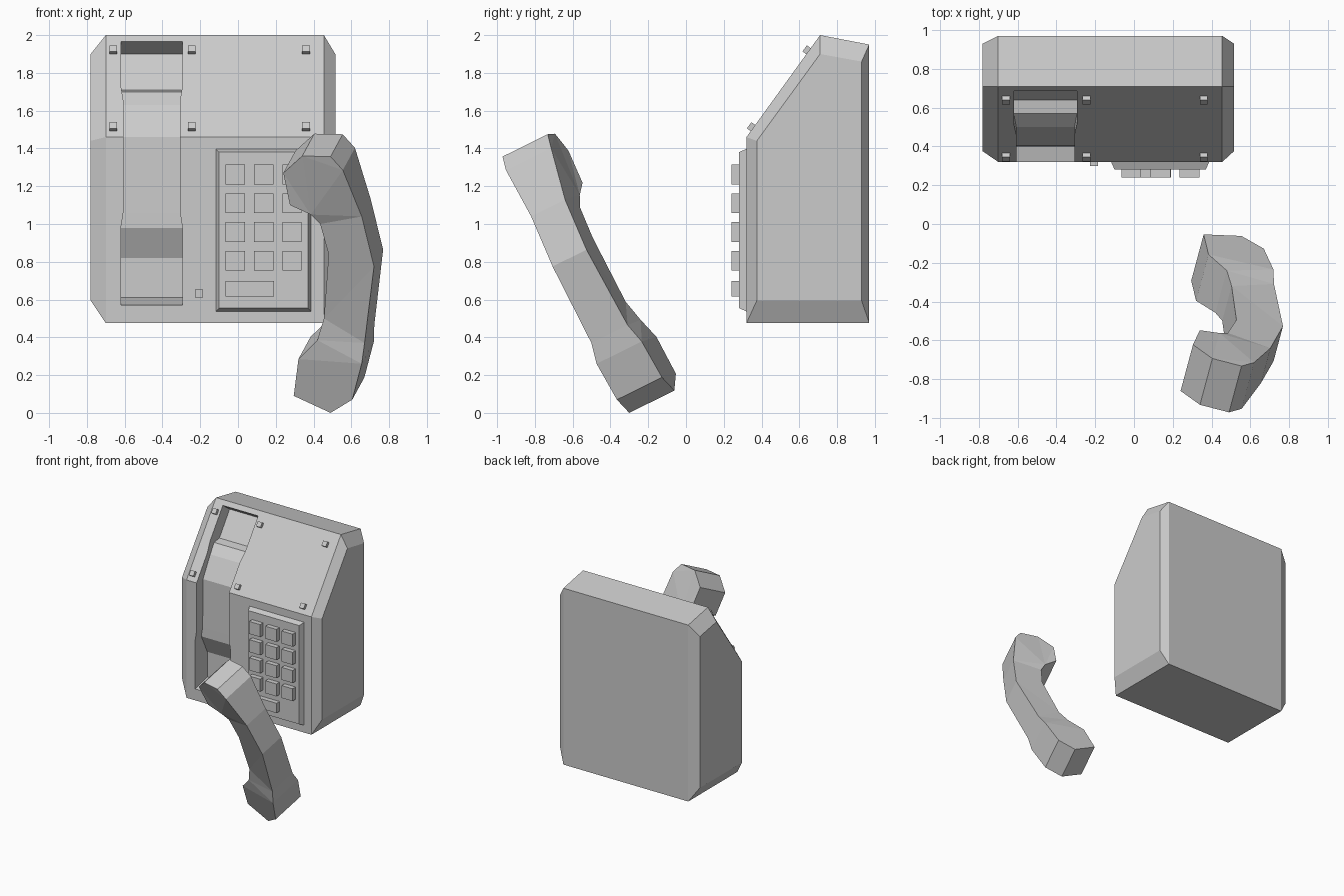
import bpy, bmesh, math
from mathutils import Vector, Matrix

if "Cube" in bpy.data.objects:
    bpy.data.objects.remove(bpy.data.objects["Cube"])

GREY = (0.6, 0.6, 0.6, 1.0)
grey = bpy.data.materials.new("light_grey")
grey.use_nodes = True
grey.diffuse_color = GREY
grey.node_tree.nodes["Principled BSDF"].inputs["Base Color"].default_value = GREY


def loft(name, rings, split_caps=False):
    """Join equal rings of points into a closed, flat-shaded solid."""
    bm = bmesh.new()
    loops = [[bm.verts.new(p) for p in ring] for ring in rings]
    n = len(loops[0])
    for a, b in zip(loops, loops[1:]):
        for i in range(n):
            j = (i + 1) % n
            bm.faces.new((a[i], a[j], b[j], b[i]))
    caps = [bm.faces.new(loops[0]), bm.faces.new(loops[-1])]
    bmesh.ops.recalc_face_normals(bm, faces=bm.faces)
    if split_caps:
        bmesh.ops.triangulate(bm, faces=caps)
    mesh = bpy.data.meshes.new(name)
    bm.to_mesh(mesh)
    bm.free()
    mesh.materials.append(grey)
    obj = bpy.data.objects.new(name, mesh)
    bpy.context.collection.objects.link(obj)
    return obj


def rect(x0, x1, z0, z1, y):
    return [(x0, y, z0), (x1, y, z0), (x1, y, z1), (x0, y, z1)]


def box(name, x0, x1, z0, z1, y0, y1, inset=0.0):
    """Block from y0 (back) to y1 (front), its front face inset."""
    front = rect(x0 + inset, x1 - inset, z0 + inset, z1 - inset, y1)
    return loft(name, [rect(x0, x1, z0, z1, y0), front])


# Wall housing: side profile with chamfered cheeks
full = [(0.32, 0.475), (0.32, 1.46), (0.71, 2.0), (0.97, 1.95), (0.97, 0.475)]
cheek = [(0.375, 0.595), (0.375, 1.44), (0.71, 1.90), (0.93, 1.86), (0.93, 0.595)]
housing = loft("housing", [
    [(x, y, z) for y, z in shape]
    for x, shape in ((-0.78, cheek), (-0.70, full), (0.455, full), (0.515, cheek))])

# Handset cradle: floor point, outer point, half width at each station
WIDE, NARROW, CRADLE_X = 0.163, 0.15, -0.457
stations = [
    ((0.775, 1.90), (0.595, 2.03), WIDE),
    ((0.64, 1.71), (0.46, 1.84), WIDE),
    ((0.57, 1.70), (0.40, 1.80), WIDE),
    ((0.50, 1.63), (0.35, 1.72), NARROW),
    ((0.405, 1.46), (0.22, 1.55), NARROW),
    ((0.40, 1.06), (0.20, 1.06), NARROW),
    ((0.40, 0.98), (0.20, 0.98), WIDE),
    ((0.48, 0.82), (0.20, 0.82), WIDE),
    ((0.48, 0.61), (0.20, 0.54), WIDE),
]
cutter = loft("cradle_cutter", [
    [(CRADLE_X - h, *floor), (CRADLE_X + h, *floor),
     (CRADLE_X + h, *outer), (CRADLE_X - h, *outer)]
    for floor, outer, h in stations])
cutter.hide_render = True
cut = housing.modifiers.new("cradle", "BOOLEAN")
cut.operation = "DIFFERENCE"
cut.solver = "EXACT"
cut.object = cutter
bpy.context.view_layer.update()
carved = bpy.data.meshes.new_from_object(
    housing.evaluated_get(bpy.context.evaluated_depsgraph_get()))
housing.modifiers.clear()
housing.data = carved
bpy.data.objects.remove(cutter)

# Keypad plate, keys and long key
box("keypad_plate", -0.12, 0.39, 0.535, 1.40, 0.325, 0.28, inset=0.02)
for row in range(4):
    for col in range(3):
        x, z = -0.065 + 0.15 * col, 1.21 - 0.152 * row
        box(f"key_{row + 1}_{col + 1}", x, x + 0.102, z, z + 0.104, 0.285, 0.24)
box("long_key", -0.065, 0.19, 0.615, 0.697, 0.285, 0.24)

# Small hook button beside the cradle
box("hook_button", -0.227, -0.185, 0.61, 0.652, 0.325, 0.30)

# Bolts standing on the sloped panel
tilt = Matrix.Rotation(-math.atan2(0.39, 0.54), 4, "X")
for z in (1.915, 1.508):
    for x in (-0.66, -0.245, 0.36):
        bolt = box("panel_bolt", -0.02, 0.02, -0.02, 0.02, 0.01, -0.025)
        y = 0.32 + (z - 1.46) * 0.39 / 0.54
        bolt.matrix_world = Matrix.Translation((x, y, z)) @ tilt

# Handset: near-side outline (x, z, half width) swept along its width axis
WIDTH_AXIS = Vector((0.234, 0.87, 0.43)).normalized()
END, GRIP = 0.137, 0.103
outline = [
    (0.34, 1.36, END), (0.49, 1.357, END), (0.555, 1.285, END),
    (0.655, 1.04, GRIP), (0.72, 0.775, GRIP), (0.67, 0.37, 0.11),
    (0.655, 0.26, END), (0.605, 0.07, END), (0.49, 0.0, END),
    (0.295, 0.09, END), (0.32, 0.285, END), (0.42, 0.385, 0.125),
    (0.455, 0.50, GRIP), (0.48, 0.84, GRIP), (0.435, 1.0, GRIP),
    (0.385, 1.05, 0.12), (0.275, 1.10, END), (0.24, 1.27, END),
]
near, far = [], []
for x, z, h in outline:
    y = (-0.01 - h - WIDTH_AXIS.x * x - WIDTH_AXIS.z * z) / WIDTH_AXIS.y
    near.append(Vector((x, y, z)))
    far.append(near[-1] + WIDTH_AXIS * 2 * h)
loft("handset", [near, far], split_caps=True)
